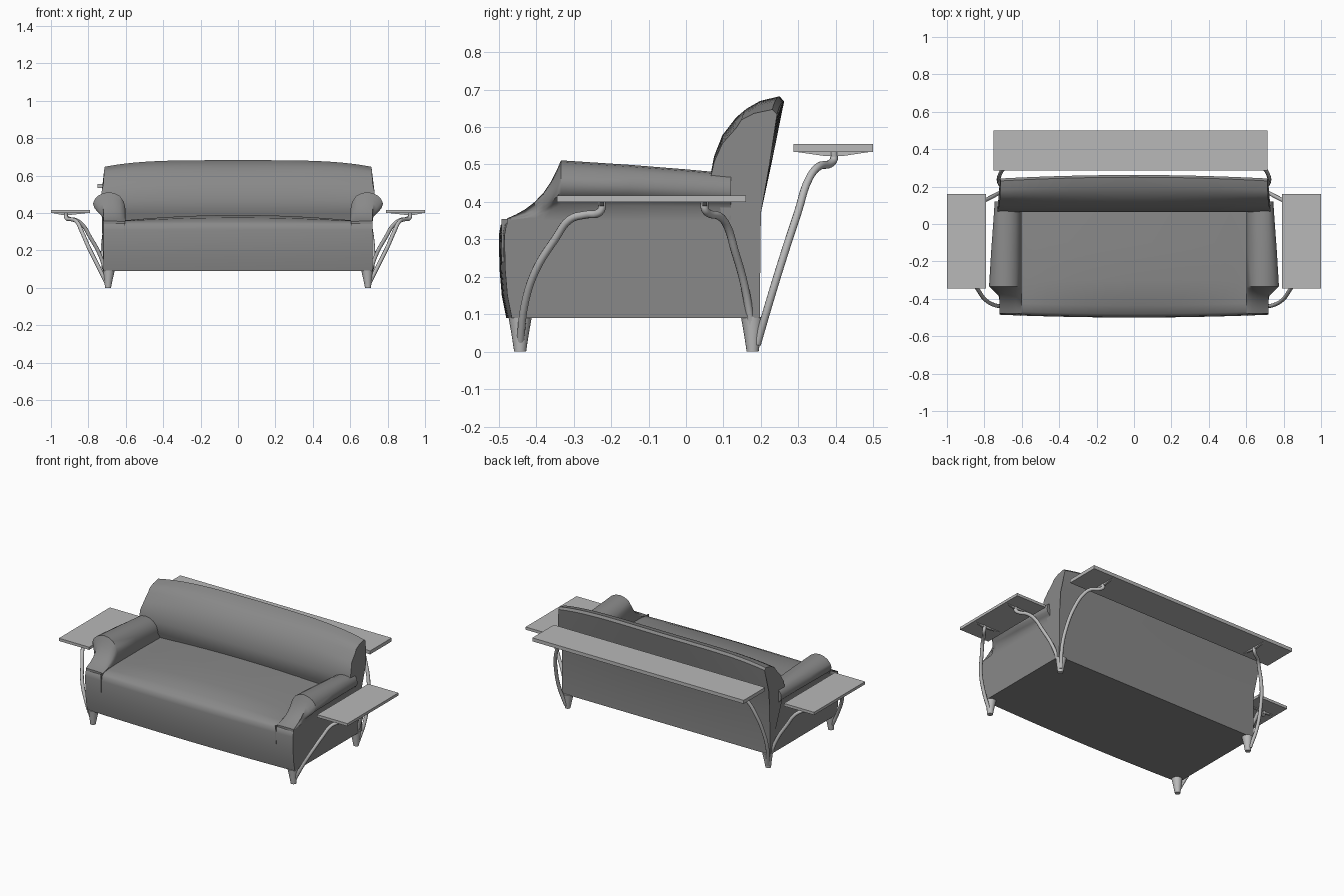
import bpy, bmesh, math
from mathutils import Vector

cube = bpy.data.objects.get("Cube")
if cube:
    bpy.data.objects.remove(cube, do_unlink=True)


def material(name, v):
    m = bpy.data.materials.new(name)
    m.use_nodes = True
    m.diffuse_color = (v, v, v, 1)
    m.node_tree.nodes["Principled BSDF"].inputs["Base Color"].default_value = (v, v, v, 1)
    return m


FABRIC = material("grey upholstery", 0.25)
METAL = material("light grey metal", 0.5)
TRAY = material("light grey tray", 0.48)


def finish(name, bm, mat, smooth=None):
    bmesh.ops.recalc_face_normals(bm, faces=bm.faces)
    me = bpy.data.meshes.new(name)
    bm.to_mesh(me)
    bm.free()
    me.materials.append(mat)
    ob = bpy.data.objects.new(name, me)
    bpy.context.collection.objects.link(ob)
    if smooth:
        bpy.ops.object.select_all(action='DESELECT')
        ob.select_set(True)
        bpy.context.view_layer.objects.active = ob
        bpy.ops.object.shade_smooth_by_angle(angle=math.radians(smooth))
    return ob


def loft(name, rings, mat, smooth=None):
    """Skin closed rings of points and cap both ends."""
    bm = bmesh.new()
    vs = [[bm.verts.new(p) for p in ring] for ring in rings]
    n = len(vs[0])
    for a, b in zip(vs, vs[1:]):
        for i in range(n):
            j = (i + 1) % n
            bm.faces.new((a[i], a[j], b[j], b[i]))
    bm.faces.new(vs[0])
    bm.faces.new(vs[-1][::-1])
    return finish(name, bm, mat, smooth)


def box(name, lo, hi, mat):
    ring = lambda z: [(lo[0], lo[1], z), (hi[0], lo[1], z), (hi[0], hi[1], z), (lo[0], hi[1], z)]
    return loft(name, [ring(lo[2]), ring(hi[2])], mat)


def tube(name, pts, radius):
    """Bent round rod through the points."""
    cu = bpy.data.curves.new(name, 'CURVE')
    cu.dimensions = '3D'
    cu.bevel_depth = radius
    cu.bevel_resolution = 3
    cu.resolution_u = 5
    cu.use_fill_caps = True
    sp = cu.splines.new('BEZIER')
    sp.bezier_points.add(len(pts) - 1)
    for bp, p in zip(sp.bezier_points, pts):
        bp.co = p
        bp.handle_left_type = bp.handle_right_type = 'AUTO'
    cu.materials.append(METAL)
    ob = bpy.data.objects.new(name, cu)
    bpy.context.collection.objects.link(ob)
    bpy.ops.object.select_all(action='DESELECT')
    ob.select_set(True)
    bpy.context.view_layer.objects.active = ob
    bpy.ops.object.convert(target='MESH')
    bpy.ops.object.shade_smooth_by_angle(angle=math.radians(50))


HALF = 0.72
STEPS = [HALF * i / 14 for i in range(-14, 15)]

# Seat body: side profile swept across the width, crowned in the middle
seat_profile = [(0.1, 0.09), (-0.465, 0.09), (-0.477, 0.15), (-0.483, 0.22), (-0.485, 0.31),
                (-0.48, 0.338), (-0.465, 0.352), (-0.42, 0.358), (-0.3, 0.361),
                (-0.1, 0.361), (0.1, 0.358)]


def seat_ring(x):
    bow = 1 - (x / HALF) ** 2
    crown = max(0, 1 - (x / 0.6) ** 2)
    return [(x, y - 0.015 * bow * (y < -0.4),
             z + 0.028 * crown * (z > 0.355) * (1 if y > -0.4 else 0.6)) for y, z in seat_profile]


loft("seat", [seat_ring(x) for x in STEPS], FABRIC, 40)

# Backrest: rounded front, flat rear, lower towards both ends
back_profile = [(0.1, 0.09), (0.1, 0.35), (0.066, 0.40), (0.065, 0.47), (0.075, 0.522),
                (0.097, 0.578), (0.135, 0.627), (0.165, 0.65), (0.2, 0.67), (0.25, 0.682),
                (0.262, 0.668), (0.23, 0.51), (0.2, 0.37), (0.197, 0.09)]


def back_ring(x):
    t = abs(x) / HALF
    ring = []
    for y, z in back_profile:
        h = max(0, z - 0.4)
        ring.append((x * (1 + 0.015 * (0.4 < z < 0.55) - 0.08 * max(0, z - 0.58)),
                     y - 0.07 * h * t * t * (y > 0.15), z - 0.125 * h * t ** 4))
    return ring


loft("backrest", [back_ring(x) for x in STEPS], FABRIC, 40)

# Rolled arms: scroll section (x, height above seat), sized along the depth
scroll = [(0.605, -0.1), (0.605, 0), (0.602, 0.07), (0.61, 0.105), (0.632, 0.135),
          (0.66, 0.15), (0.69, 0.155), (0.72, 0.15), (0.748, 0.137), (0.767, 0.117),
          (0.775, 0.095), (0.767, 0.072), (0.742, 0.056), (0.724, 0.04), (0.72, 0), (0.72, -0.1)]
# depth, top height, outward roll
arm_stations = [(0.12, 0.476, 0.45), (0, 0.487, 0.6), (-0.15, 0.499, 0.8), (-0.334, 0.511, 1),
                (-0.345, 0.485, 0.8), (-0.36, 0.455, 0.5), (-0.38, 0.425, 0.15),
                (-0.405, 0.399, -0.2), (-0.43, 0.38, -0.25), (-0.455, 0.366, -0.1), (-0.478, 0.356, 0)]


def arm_ring(side, y, top, roll):
    f = (top - 0.352) / 0.155
    return [(side * (x if x <= HALF else HALF + (x - HALF) * roll), y,
             0.352 + (z * f if z > 0 else z)) for x, z in scroll]


for side, label in ((1, "left"), (-1, "right")):
    loft(label + "_arm", [arm_ring(side, *s) for s in arm_stations], FABRIC, 45)
    box(label + "_arm_seam", (side * 0.605 - 0.002, -0.493, 0.24),
        (side * 0.605 + 0.002, -0.47, 0.354), FABRIC)

    # Tapered feet
    for y, end in ((-0.443, "front"), (0.178, "back")):
        def foot_ring(z, r, x):
            return [(side * x + r * math.cos(a * math.pi / 8), y + r * math.sin(a * math.pi / 8), z)
                    for a in range(16)]
        loft(f"{label}_{end}_foot", [foot_ring(0, 0.016, 0.695), foot_ring(0.04, 0.022, 0.693),
                                     foot_ring(0.092, 0.031, 0.69)], METAL, 40)

    # Side tray with its two bent supports
    box(label + "_tray", (min(side, side * 0.79), -0.345, 0.40),
        (max(side, side * 0.79), 0.16, 0.417), TRAY)
    supports = {
        "front": [(0.70, -0.443, 0.02), (0.755, -0.43, 0.13), (0.80, -0.40, 0.22),
                  (0.835, -0.35, 0.30), (0.862, -0.31, 0.353), (0.89, -0.265, 0.366),
                  (0.915, -0.235, 0.37), (0.92, -0.225, 0.382), (0.92, -0.225, 0.40)],
        "back": [(0.70, 0.18, 0.02), (0.713, 0.17, 0.10), (0.745, 0.153, 0.19),
                 (0.79, 0.13, 0.27), (0.83, 0.11, 0.335), (0.865, 0.09, 0.361),
                 (0.905, 0.06, 0.37), (0.92, 0.05, 0.382), (0.92, 0.05, 0.40)]}
    for end, pts in supports.items():
        tube(f"{label}_tray_{end}_support", [(side * x, y, z) for x, y, z in pts], 0.0105)
        y = pts[-1][1]
        fin = [(0.795, 0.401), (0.9, 0.389), (0.94, 0.389), (0.995, 0.401)]
        loft(f"{label}_tray_{end}_bracket",
             [[(side * x, y + d, z) for x, z in fin] for d in (-0.006, 0.006)], METAL)

    # Support of the rear shelf
    end_x = 0.56
    tube(label + "_shelf_support",
         [(side * 0.70, 0.19, 0.02), (side * 0.722, 0.225, 0.14), (side * 0.718, 0.262, 0.26),
          (side * 0.695, 0.298, 0.37), (side * 0.65, 0.33, 0.465), (side * 0.62, 0.355, 0.495),
          (side * 0.575, 0.385, 0.502), (side * end_x, 0.395, 0.514), (side * end_x, 0.395, 0.533)], 0.0105)
    fin = [(0.29, 0.534), (0.375, 0.522), (0.415, 0.522), (0.495, 0.534)]
    loft(label + "_shelf_bracket",
         [[(side * end_x + d, y, z) for y, z in fin] for d in (-0.006, 0.006)], METAL)

# Rear shelf
box("rear_shelf", (-0.75, 0.287, 0.533), (0.715, 0.5, 0.555), TRAY)
